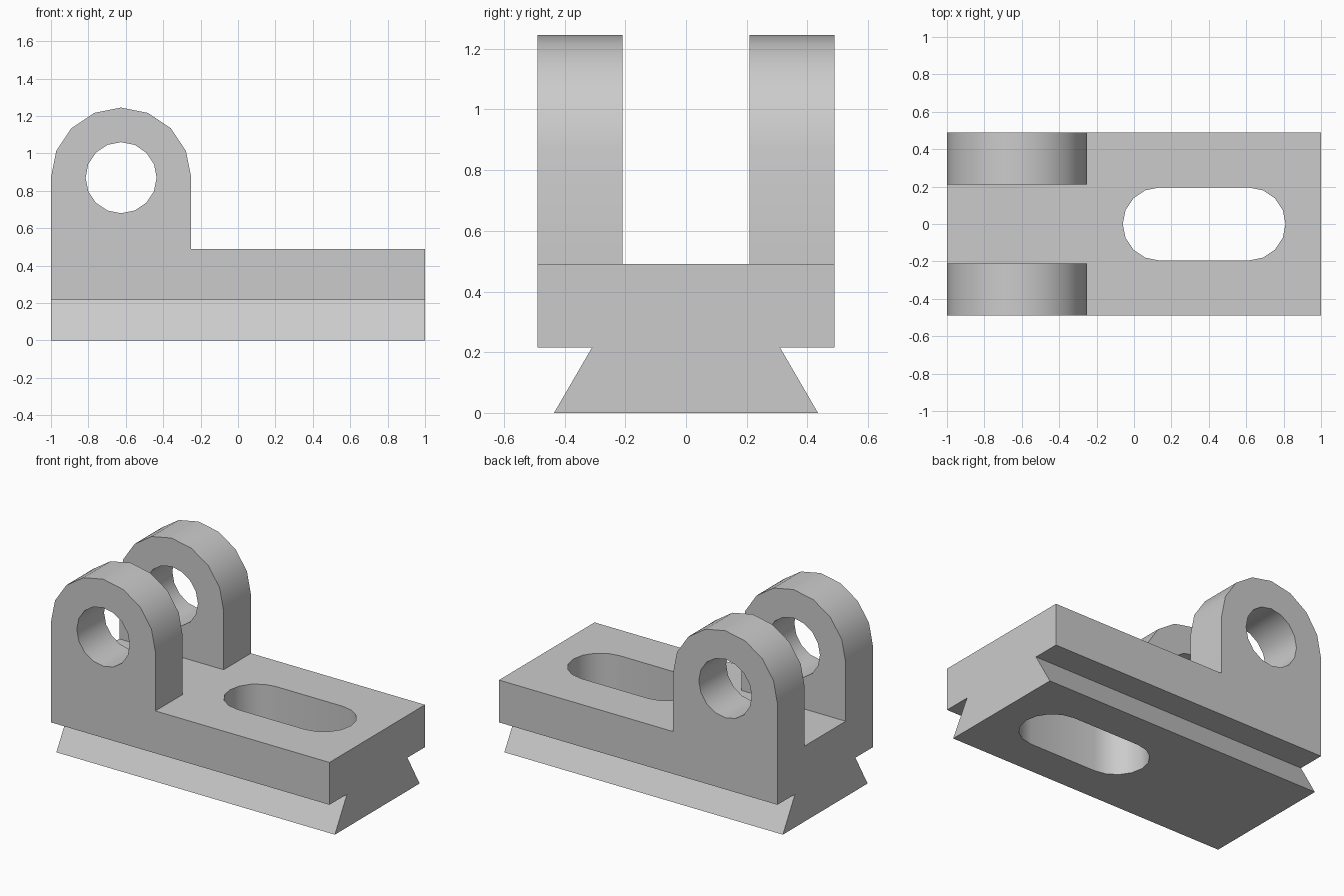
import bpy
import bmesh
from math import sin, cos, pi
from mathutils import Vector

cube = bpy.data.objects.get("Cube")
if cube:
    bpy.data.objects.remove(cube, do_unlink=True)

# Main dimensions
HALF_LENGTH, HALF_WIDTH = 1.0, 0.49
STEP_Z, DECK_Z = 0.215, 0.49
LUG_X, LUG_Z, LUG_R = -0.625, 0.87, 0.375
BORE_R, SLOT_R = 0.19, 0.195
SLOT_X = (0.135, 0.615)
GAP = 0.21
OVER = 0.1  # how far cutters reach past the surface

grey = bpy.data.materials.new("light_grey")
grey.use_nodes = True
grey.diffuse_color = (0.6, 0.6, 0.6, 1)
grey.node_tree.nodes["Principled BSDF"].inputs["Base Color"].default_value = grey.diffuse_color


def arc(cx, cy, radius, start, end, steps):
    angles = [start + (end - start) * i / steps for i in range(steps + 1)]
    return [(cx + radius * cos(a), cy + radius * sin(a)) for a in angles]


def prism(name, outline, axis, low, high):
    """Extrude a flat outline along one axis, from low to high."""
    place = {"x": lambda a, b, d: (d, a, b),
             "y": lambda a, b, d: (a, d, b),
             "z": lambda a, b, d: (a, b, d)}[axis]
    bm = bmesh.new()
    face = bm.faces.new([bm.verts.new(place(a, b, low)) for a, b in outline])
    result = bmesh.ops.extrude_face_region(bm, geom=[face])
    moved = [v for v in result["geom"] if isinstance(v, bmesh.types.BMVert)]
    bmesh.ops.translate(bm, verts=moved, vec=Vector(place(0, 0, high - low)))
    bmesh.ops.recalc_face_normals(bm, faces=bm.faces)
    mesh = bpy.data.meshes.new(name)
    bm.to_mesh(mesh)
    bm.free()
    mesh.materials.append(grey)
    obj = bpy.data.objects.new(name, mesh)
    bpy.context.collection.objects.link(obj)
    return obj


def cut(target, cutter):
    """Subtract the cutter and discard it."""
    cutter.hide_render = True
    mod = target.modifiers.new(cutter.name, "BOOLEAN")
    mod.operation, mod.solver, mod.object = "DIFFERENCE", "EXACT", cutter
    bpy.context.view_layer.objects.active = target
    bpy.ops.object.modifier_apply(modifier=mod.name)
    bpy.data.objects.remove(cutter, do_unlink=True)


# Body: side profile with the rounded lug, extruded across the width
side = [(-HALF_LENGTH, 0), (HALF_LENGTH, 0), (HALF_LENGTH, DECK_Z), (LUG_X + LUG_R, DECK_Z)]
side += arc(LUG_X, LUG_Z, LUG_R, 0, pi, 8)
body = prism("clevis_slide", side, "y", -HALF_WIDTH, HALF_WIDTH)

# Dovetail undercuts along both long sides
for s in (-1, 1):
    flank = [(s * 0.31, STEP_Z), (s * 0.6, STEP_Z), (s * 0.6, -OVER), (s * 0.493, -OVER)]
    cut(body, prism("dovetail_cutter", flank, "x", -HALF_LENGTH - OVER, HALF_LENGTH + OVER))

# Gap that splits the lug in two
gap = [(-GAP, DECK_Z), (GAP, DECK_Z), (GAP, 1.4), (-GAP, 1.4)]
cut(body, prism("gap_cutter", gap, "x", -HALF_LENGTH - OVER, LUG_X + LUG_R + OVER))

# Pin bore through both lugs
bore = arc(LUG_X, LUG_Z, BORE_R, 0, 2 * pi, 16)[:-1]
cut(body, prism("bore_cutter", bore, "y", -HALF_WIDTH - OVER, HALF_WIDTH + OVER))

# Long slot down through the base
slot = arc(SLOT_X[0], 0, SLOT_R, pi / 2, 1.5 * pi, 8)
slot += arc(SLOT_X[1], 0, SLOT_R, -pi / 2, pi / 2, 8)
cut(body, prism("slot_cutter", slot, "z", -OVER, DECK_Z + OVER))

# Smooth the curved walls, keep the corners crisp
bpy.ops.object.select_all(action="DESELECT")
body.select_set(True)
bpy.context.view_layer.objects.active = body
bpy.ops.object.shade_smooth_by_angle(angle=pi / 6)
